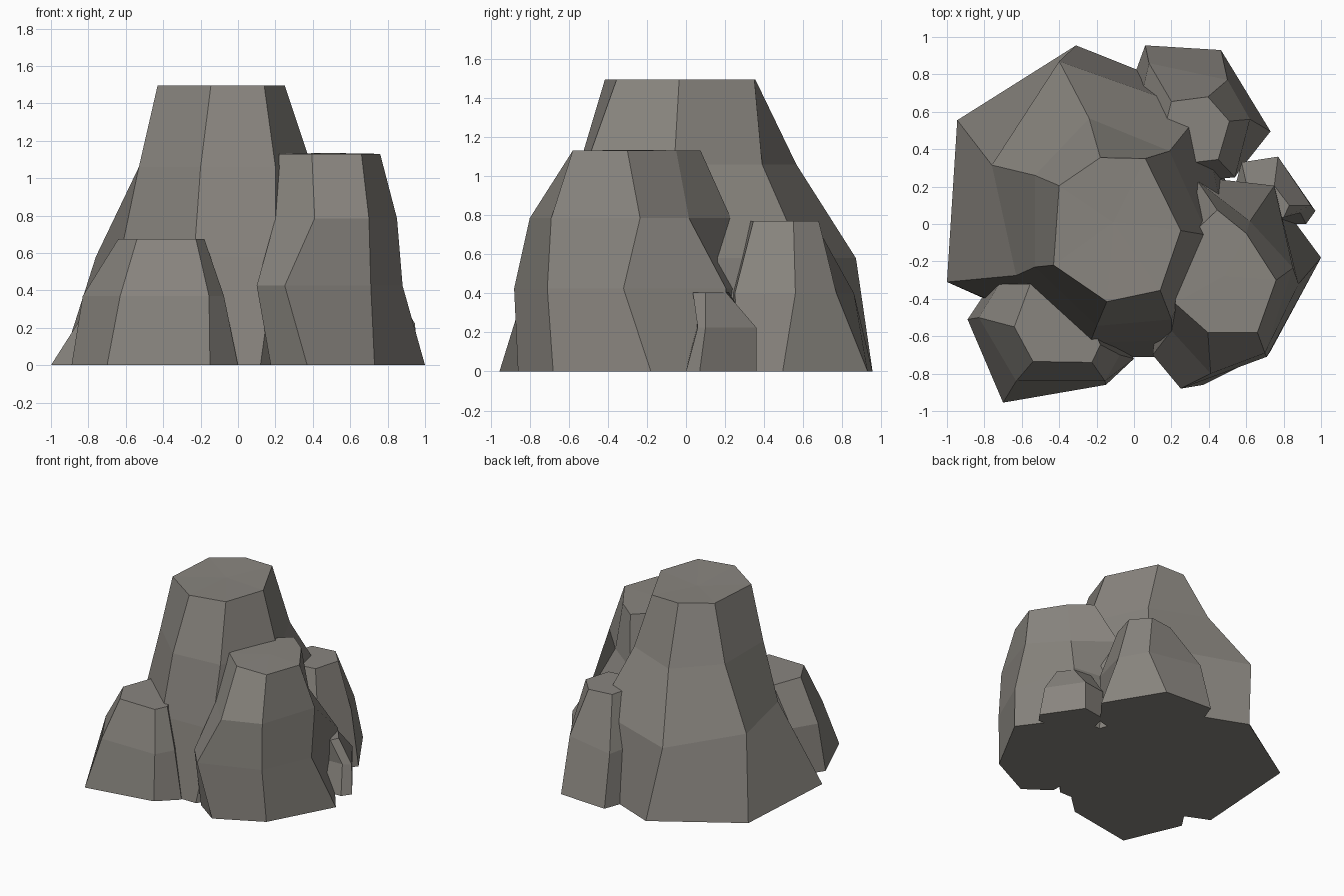
import bpy
import bmesh

stone = bpy.data.materials.new("warm grey stone")
stone.diffuse_color = (0.25, 0.235, 0.212, 1.0)


def rock(name, rings, crown):
    """Loft faceted cross-sections (height, outline) from top to ground."""
    bm = bmesh.new()
    loops = [[bm.verts.new((x, y, z)) for x, y in pts] for z, pts in rings]
    n = len(loops[0])
    tip = bm.verts.new(crown)
    for i in range(n):
        j = (i + 1) % n
        bm.faces.new((tip, loops[0][i], loops[0][j]))
        for up, low in zip(loops, loops[1:]):
            bm.faces.new((up[i], up[j], low[j], low[i]))
    bm.faces.new(loops[-1])
    bmesh.ops.recalc_face_normals(bm, faces=bm.faces)
    mesh = bpy.data.meshes.new(name)
    bm.to_mesh(mesh)
    bm.free()
    mesh.materials.append(stone)
    obj = bpy.data.objects.new(name, mesh)
    bpy.context.collection.objects.link(obj)
    return obj


# Tall central column, seven sides
rock("main_column", [
    (1.495, [(-.40, .205), (-.18, .355), (.06, .35), (.25, -.035),
             (.14, -.355), (-.145, -.415), (-.43, -.22)]),
    (1.06, [(-.53, .26), (-.24, .565), (.19, .39), (.395, -.06),
            (.20, -.51), (-.20, -.545), (-.53, -.23)]),
    (0.58, [(-.76, .315), (-.40, .87), (.36, .60), (.50, -.08),
            (.20, -.62), (-.235, -.635), (-.63, -.275)]),
    (0.0, [(-.945, .555), (-.31, .955), (.33, .70), (.60, -.10),
           (.12, -.71), (-.10, -.71), (-1.0, -.31)]),
], (-.11, .01, 1.485))

# Second column at the front right, seven sides
rock("front_right_column", [
    (1.13, [(.395, -.58), (.66, -.58), (.76, -.30), (.60, -.05),
            (.445, .075), (.26, -.10), (.22, -.425)]),
    (0.785, [(.41, -.80), (.70, -.69), (.85, -.235), (.62, .015),
             (.34, .23), (.20, -.10), (.20, -.57)]),
    (0.425, [(.25, -.88), (.71, -.71), (.88, -.32), (.75, .205),
             (.35, .25), (.15, -.10), (.10, -.70)]),
    (0.0, [(.37, -.86), (.73, -.68), (1.0, -.18), (.72, .20),
           (.40, .20), (.15, -.10), (.175, -.72)]),
], (.48, -.28, 1.135))

# Low boulder at the front left, six sides
rock("front_left_boulder", [
    (0.675, [(-.64, -.55), (-.54, -.735), (-.225, -.74),
             (-.18, -.645), (-.28, -.40), (-.555, -.32)]),
    (0.37, [(-.83, -.50), (-.63, -.84), (-.155, -.84),
            (-.075, -.70), (-.25, -.40), (-.72, -.32)]),
    (0.0, [(-.89, -.51), (-.70, -.955), (-.15, -.86),
           (0, -.72), (-.20, -.40), (-.75, -.30)]),
], (-.40, -.56, .675))

# Boulder at the back right, six sides
rock("back_right_boulder", [
    (0.77, [(.20, .655), (.395, .68), (.51, .55),
            (.45, .345), (.28, .325), (.165, .515)]),
    (0.40, [(.08, .86), (.50, .77), (.62, .56),
            (.54, .25), (.25, .22), (.02, .60)]),
    (0.0, [(.06, .955), (.465, .93), (.73, .495),
           (.56, .28), (.25, .22), (-.04, .68)]),
], (.33, .51, .77))

# Small stone at the right side, five sides
rock("small_side_stone", [
    (0.405, [(.80, .035), (.83, .10), (.75, .205), (.60, .22), (.55, .05)]),
    (0.225, [(.89, .06), (.945, .10), (.77, .36), (.575, .33), (.50, .05)]),
    (0.0, [(.92, 0), (.97, .07), (.77, .36), (.575, .33), (.50, 0)]),
], (.70, .12, .405))
